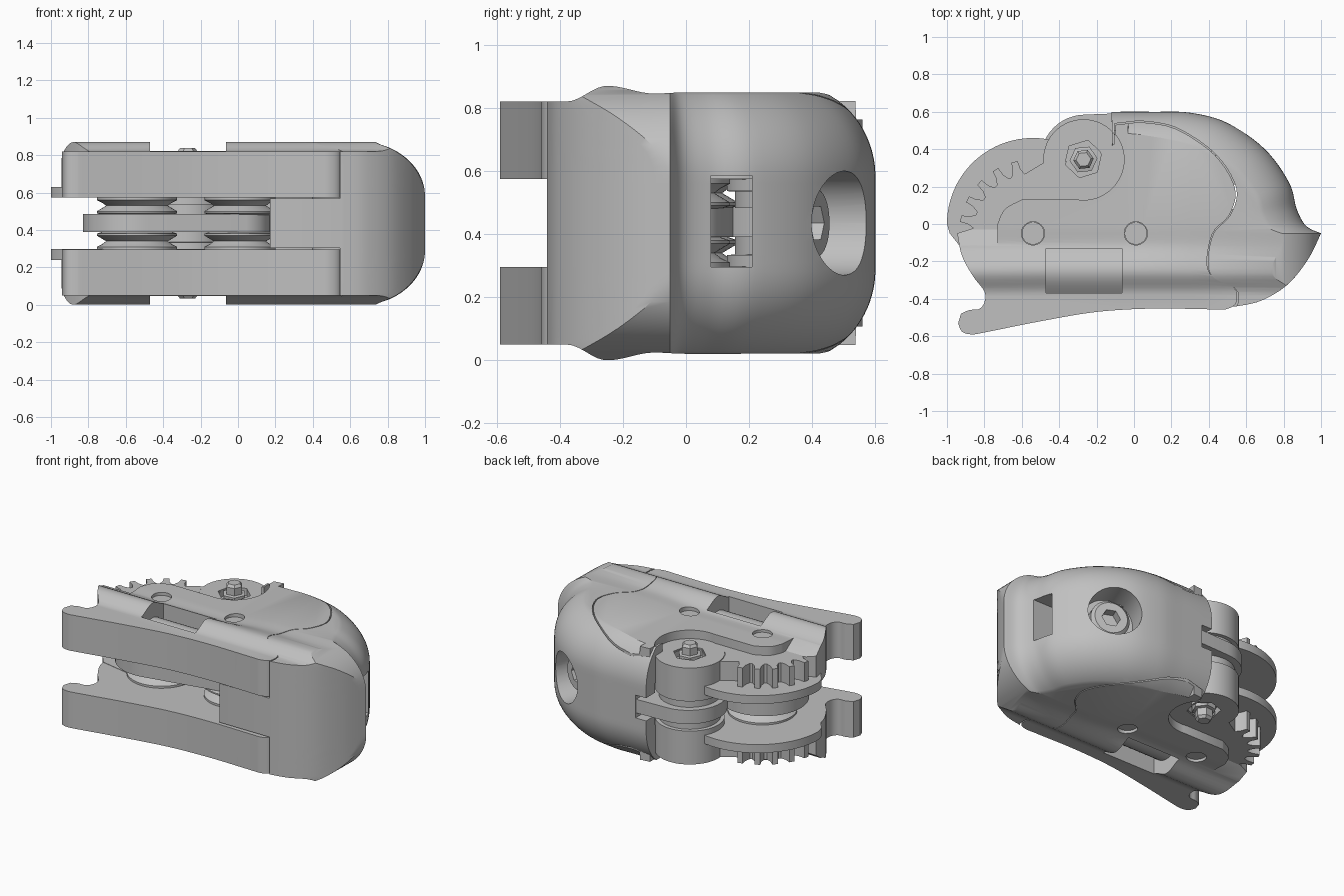
import bpy, bmesh, math
from mathutils import Vector, Matrix
from mathutils.geometry import convex_hull_2d

if "Cube" in bpy.data.objects:
    bpy.data.objects.remove(bpy.data.objects["Cube"])

MID = 0.435  # mid-height; parts are modelled around it and mirrored across it

grey = bpy.data.materials.new("plain grey")
grey.use_nodes = True
grey.diffuse_color = (0.53, 0.53, 0.53, 1)
grey.node_tree.nodes["Principled BSDF"].inputs["Base Color"].default_value = (0.53, 0.53, 0.53, 1)


def loft(name, rings):
    """Closed solid through equal-length rings of points."""
    bm = bmesh.new()
    vs = [[bm.verts.new(p) for p in r] for r in rings]
    n = len(rings[0])
    for a, b in zip(vs, vs[1:]):
        for i in range(n):
            j = (i + 1) % n
            bm.faces.new((a[i], a[j], b[j], b[i]))
    bm.faces.new(vs[0])
    bm.faces.new(vs[-1])
    bmesh.ops.recalc_face_normals(bm, faces=bm.faces)
    me = bpy.data.meshes.new(name)
    bm.to_mesh(me)
    bm.free()
    ob = bpy.data.objects.new(name, me)
    bpy.context.collection.objects.link(ob)
    me.materials.append(grey)
    return ob


def prism(name, pts, z0, z1):
    return loft(name, [[(p[0], p[1], z) for p in pts] for z in (z0, z1)])


def box(name, lo, hi):
    return prism(name, [(lo[0], lo[1]), (hi[0], lo[1]), (hi[0], hi[1]), (lo[0], hi[1])], lo[2], hi[2])


def circle(x, y, r, n=48, start=0.0):
    return [(x + r * math.cos(start + 2 * math.pi * i / n),
             y + r * math.sin(start + 2 * math.pi * i / n)) for i in range(n)]


def lathe(name, x, y, profile, n=48):
    return loft(name, [[(p[0], p[1], z) for p in circle(x, y, r, n)] for r, z in profile])


def hull(circles):
    pts = [p for c in circles for p in circle(*c)]
    return [pts[i] for i in convex_hull_2d([Vector(p) for p in pts])]


def smooth(pts, steps=5):
    """Catmull-Rom curve through open points."""
    p = [Vector(pts[0])] + [Vector(q) for q in pts] + [Vector(pts[-1])]
    out = []
    for a, b, c, d in zip(p, p[1:], p[2:], p[3:]):
        for k in range(steps):
            t = k / steps
            out.append(0.5 * (2 * b + (c - a) * t + (2 * a - 5 * b + 4 * c - d) * t * t
                              + (3 * b - a - 3 * c + d) * t ** 3))
    return [tuple(v) for v in out] + [tuple(pts[-1])]


def combine(ob, tool, op="DIFFERENCE"):
    m = ob.modifiers.new("cut", "BOOLEAN")
    m.operation, m.solver, m.object = op, "EXACT", tool
    bpy.context.view_layer.update()
    me = bpy.data.meshes.new_from_object(ob.evaluated_get(bpy.context.evaluated_depsgraph_get()))
    ob.modifiers.clear()
    ob.data = me
    bpy.data.objects.remove(tool)


def finish(ob, mirror=False):
    ob.location.z += MID
    bpy.ops.object.select_all(action="DESELECT")
    ob.select_set(True)
    bpy.context.view_layer.objects.active = ob
    bpy.ops.object.shade_smooth_by_angle(angle=math.radians(30))
    if mirror:
        m = ob.modifiers.new("mirror", "MIRROR")
        m.use_axis = (False, False, True)


def half_height(y, base):
    """Side contour with a rounded ridge along the length."""
    def ease(a, b, t):
        return a + (b - a) * (0.5 - 0.5 * math.cos(math.pi * t))
    if y < -0.38:
        return 0.385
    if y < -0.25:
        return ease(0.385, 0.435, (y + 0.38) / 0.13)
    if y < -0.1:
        return ease(0.435, base - 0.004, (y + 0.25) / 0.15)
    return ease(base - 0.004, base, min(1, (y + 0.1) / 0.1))


def skin():
    ys = [-0.7, -0.38] + [-0.38 + 0.02 * i for i in range(1, 20)] + [0.7]
    rings = []
    for x, base in ((-1.2, 0.385), (-0.05, 0.385), (0.05, 0.392), (0.2, 0.408), (0.3, 0.414), (1.2, 0.415)):
        rings.append([(x, y, half_height(y, base)) for y in ys]
                     + [(x, y, -half_height(y, base)) for y in reversed(ys)])
    return loft("skin", rings)


# Tip outline: rounded back and curved front pad, both shrinking toward top and bottom
back = smooth([(1.0, -0.05), (0.92, -0.01), (0.87, 0.08), (0.83, 0.22), (0.7, 0.4), (0.5, 0.54), (0.3, 0.595),
               (0.1, 0.6), (-0.12, 0.6)], 6)
front = smooth([(0.55, -0.44), (0.68, -0.41), (0.82, -0.325), (0.93, -0.19), (1.0, -0.05)], 6)


def pad_y(x):
    for (x0, y0), (x1, y1) in zip(front, front[1:]):
        if x <= x1:
            return y0 + (y1 - y0) * (x - x0) / (x1 - x0)
    return front[-1][1]


def tip_levels():
    """Height, foremost x and scaled back curve of each level."""
    for i in range(-18, 19):
        t = i / 18
        z = 0.44 * math.copysign(abs(t) ** 0.7, t)
        u = min(0.97, max(0.0, (abs(z) - 0.145) / 0.295))
        f = 1 - math.sqrt(1 - u * u)
        reach = 1 - 0.36 * f
        sx, sy = (reach + 0.1) / 1.1, 1 - 0.42 * f
        yield z, reach, [(-0.1 + (x + 0.1) * sx, -0.05 + (y + 0.05) * sy) for x, y in back]


# Side plate outline: lower flange, seam edge, shoulder, gear teeth, hooked end
lower = smooth([(-0.94, -0.53), (-0.92, -0.575), (-0.87, -0.59), (-0.8, -0.58), (-0.5, -0.52), (-0.2, -0.47),
                (0.1, -0.452), (0.4, -0.456), (0.49, -0.456), (0.545, -0.425), (0.55, -0.36)])
seam = smooth([(0.53, -0.335), (0.43, -0.29), (0.39, -0.21), (0.42, -0.05), (0.51, 0.05), (0.54, 0.19),
               (0.43, 0.37), (0.22, 0.51), (0.03, 0.545)])
teeth = []
for i in range(5):
    for da, r in ((0, 0.32), (3, 0.35), (4, 0.395), (9, 0.395), (10, 0.35), (13, 0.32)):
        a = math.radians(98 + 16 * i + da)
        teeth.append((-0.54 + r * math.cos(a), -0.05 + r * math.sin(a)))
hook = smooth([(-0.945, -0.05), (-0.92, -0.17), (-0.86, -0.28), (-0.8, -0.36), (-0.8, -0.42), (-0.83, -0.455),
               (-0.88, -0.46), (-0.925, -0.48)])
outline = lower + seam + [(-0.1, 0.53), (-0.1, 0.42), (-0.27, 0.34), (-0.48, 0.33)] + teeth + hook

PINS = ((-0.54, -0.05), (0.01, -0.05))
BOLT = (-0.27, 0.345)

side = prism("side_plates", outline, 0.14, 0.6)
combine(side, skin(), "INTERSECT")
# Round the plate's back edge together with the tip
combine(side, loft("edge_round", [[(x, y, z) for x, y in [(-1.2, -0.7), (0.62, -0.7), (0.62, -0.06)] + edge[:-3]
                                   + [(-0.02, 0.7), (-1.2, 0.7)]] for z, _, edge in tip_levels()]), "INTERSECT")
# Lowered ledge for the gear teeth and pivot, fading out at the front
curve = smooth([(-0.73, 0.0), (-0.69, 0.08), (-0.6, 0.13)])
combine(side, loft("ledge_cut", [[(x, y, z) for x, y in [(-1.1, y0), (-0.73, y0)] + curve
                                  + [(-0.25, 0.13), (-0.25, 0.7), (-1.1, 0.7)]]
                                 for z, y0 in ((0.325, -0.03), (0.44, -0.2))]))
combine(side, prism("boss_seat_cut", circle(*BOLT, 0.217, 64), 0.32, 0.7))
# Window over a rounded bar
window = [(-0.37 + 0.24 * i / 12, 0.275 + 0.06 * math.sin(math.pi * i / 12)) for i in range(13)]
window += [(-0.13, 0.6), (-0.37, 0.6)]
combine(side, loft("window_cut", [[(x, y, z) for y, z in window] for x in (-0.47, -0.065)]))
for x, y in PINS:
    combine(side, prism("pin_cut", circle(x, y, 0.062), 0.33, 0.6))
combine(side, prism("pocket_cut", circle(*BOLT, 0.1, 6, 0.3), 0.27, 0.6))
finish(side, True)

# Pivot bosses with hexagonal pocket and bolt
boss = lathe("pivot_bosses", *BOLT, [(0.19, 0.04), (0.19, 0.1), (0.215, 0.101), (0.215, 0.328)], 64)
combine(boss, prism("pocket", circle(*BOLT, 0.105, 6, 0.3), 0.28, 0.6))
finish(boss, True)
bolt = loft("pivot_bolts", [[(p[0], p[1], z) for p in circle(*BOLT, r, 6, 0.1)]
                            for r, z in ((0.075, 0.26), (0.075, 0.33), (0.055, 0.335), (0.055, 0.385), (0.04, 0.402))])
finish(bolt, True)

# Thin discs under the teeth
arc = [(-0.54 + 0.46 * math.cos(math.radians(a)), 0.46 * math.sin(math.radians(a))) for a in range(20, 181, 4)]
finish(prism("gear_discs", arc + [(-0.985, -0.05), (-0.93, -0.12), (-0.54, -0.2)], 0.138, 0.195), True)

# Grooved pulleys on their pins
for k, ((x, y), r) in enumerate(zip(PINS, (0.215, 0.19))):
    wheel = lathe("pulleys_%d" % (k + 1), x, y, [(r - 0.03, 0.045), (r, 0.055), (r, 0.065), (r - 0.05, 0.095),
                                                 (r - 0.03, 0.11), (r, 0.125), (r, 0.139)])
    finish(wheel, True)
    finish(prism("axle_pin_%d" % (k + 1), circle(x, y, 0.06), -0.365, 0.365))

# Middle link joining the axles, and the tongue from pivot to tip
finish(prism("middle_link", hull([(-0.55, -0.05, 0.28), (0.0, -0.05, 0.17)]), -0.045, 0.05))
finish(prism("pivot_tongue", hull([(-0.26, 0.345, 0.24), (0.0, 0.49, 0.105)]), -0.044, 0.049))

# Rounded tip shell
rings = []
for z, reach, edge in tip_levels():
    xs = [0.55 + (reach - 0.004 - 0.55) * i / 24 for i in range(25)]
    rings.append([(x, y, z) for x, y in [(-0.1, -0.44)] + [(x, pad_y(x)) for x in xs] + edge])
tip = loft("tip_shell", rings)
combine(tip, skin(), "INTERSECT")
# Seats for the side plates
grown = [(0.1 + (x - 0.1) * 1.015, 0.05 + (y - 0.05) * 1.015) for x, y in outline]
for z0, z1 in ((0.132, 0.6), (-0.6, -0.132)):
    combine(tip, prism("seat_cut", grown, z0, z1))
# Pulley cavity, tongue notch and the slot running through
combine(tip, box("cavity_cut", (-0.4, -0.6, -0.1401), (0.17, 0.5, 0.1451)))
combine(tip, box("notch_cut", (-0.4, 0.4, -0.075), (-0.04, 0.7, 0.08)))
combine(tip, box("slot_cut", (0.1, 0.08, -0.139), (1.2, 0.21, 0.15)))
# Round recess in the back
axis = Vector((0.37, 0.93, 0)).normalized()
place = Matrix.Translation((0.565, 0.5, 0)) @ axis.to_track_quat("Z", "Y").to_matrix().to_4x4()
recess = lathe("recess_cut", 0, 0, [(0.165, -0.17), (0.165, 0.3)])
recess.data.transform(place)
combine(tip, recess)
finish(tip)

# Socket screw at the bottom of the recess
screw = lathe("recess_screw", 0, 0, [(0.125, -0.18), (0.125, -0.11), (0.105, -0.09)])
combine(screw, prism("socket_cut", circle(0, 0, 0.06, 6), -0.15, 0.1))
screw.data.transform(place)
finish(screw)
